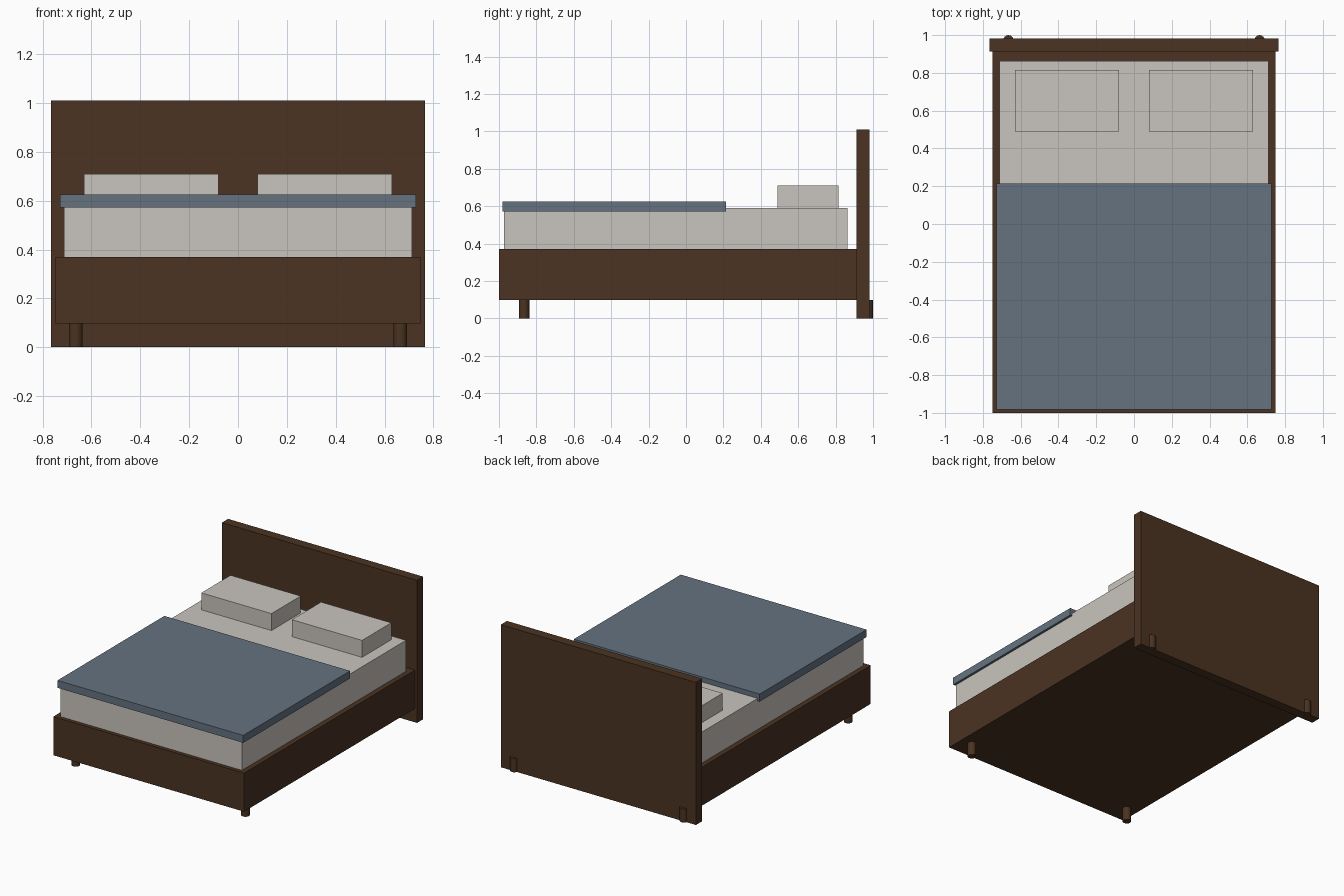
import bpy

if "Cube" in bpy.data.objects:
    bpy.data.objects.remove(bpy.data.objects["Cube"])


def material(name, rgb):
    m = bpy.data.materials.new(name)
    m.diffuse_color = (*rgb, 1.0)
    m.use_nodes = True
    m.node_tree.nodes["Principled BSDF"].inputs["Base Color"].default_value = m.diffuse_color
    return m


wood = material("dark wood", (0.069, 0.033, 0.016))
linen = material("off-white linen", (0.584, 0.552, 0.509))
blue = material("slate blue", (0.130, 0.171, 0.216))


def box(name, lo, hi, mat):
    centre = [(a + b) / 2 for a, b in zip(lo, hi)]
    bpy.ops.mesh.primitive_cube_add(size=1, location=centre)
    ob = bpy.context.object
    ob.name = name
    ob.scale = [b - a for a, b in zip(lo, hi)]
    bpy.ops.object.transform_apply(location=False, rotation=False, scale=True)
    ob.data.materials.append(mat)
    return ob


def leg(name, x, y):
    bpy.ops.mesh.primitive_cylinder_add(vertices=16, radius=0.028, depth=0.097,
                                        location=(x, y, 0.0485))
    ob = bpy.context.object
    ob.name = name
    ob.data.materials.append(wood)
    bpy.ops.object.shade_smooth_by_angle()


# Frame and headboard
box("bed_frame", (-0.748, -1.0, 0.097), (0.748, 0.912, 0.37), wood)
box("headboard", (-0.765, 0.912, 0.0), (0.765, 0.981, 1.01), wood)

# Bedding
box("mattress", (-0.712, -0.973, 0.37), (0.712, 0.864, 0.59), linen)
box("blanket", (-0.728, -0.981, 0.572), (0.728, 0.215, 0.625), blue)

# Pillows and legs, one of each per side
for side, s in (("left", -1), ("right", 1)):
    x0, x1 = sorted((s * 0.08, s * 0.63))
    box(side + "_pillow", (x0, 0.489, 0.59), (x1, 0.816, 0.71), linen)
    leg(side + "_front_leg", s * 0.665, -0.866)
    leg(side + "_back_leg", s * 0.665, 0.972)
